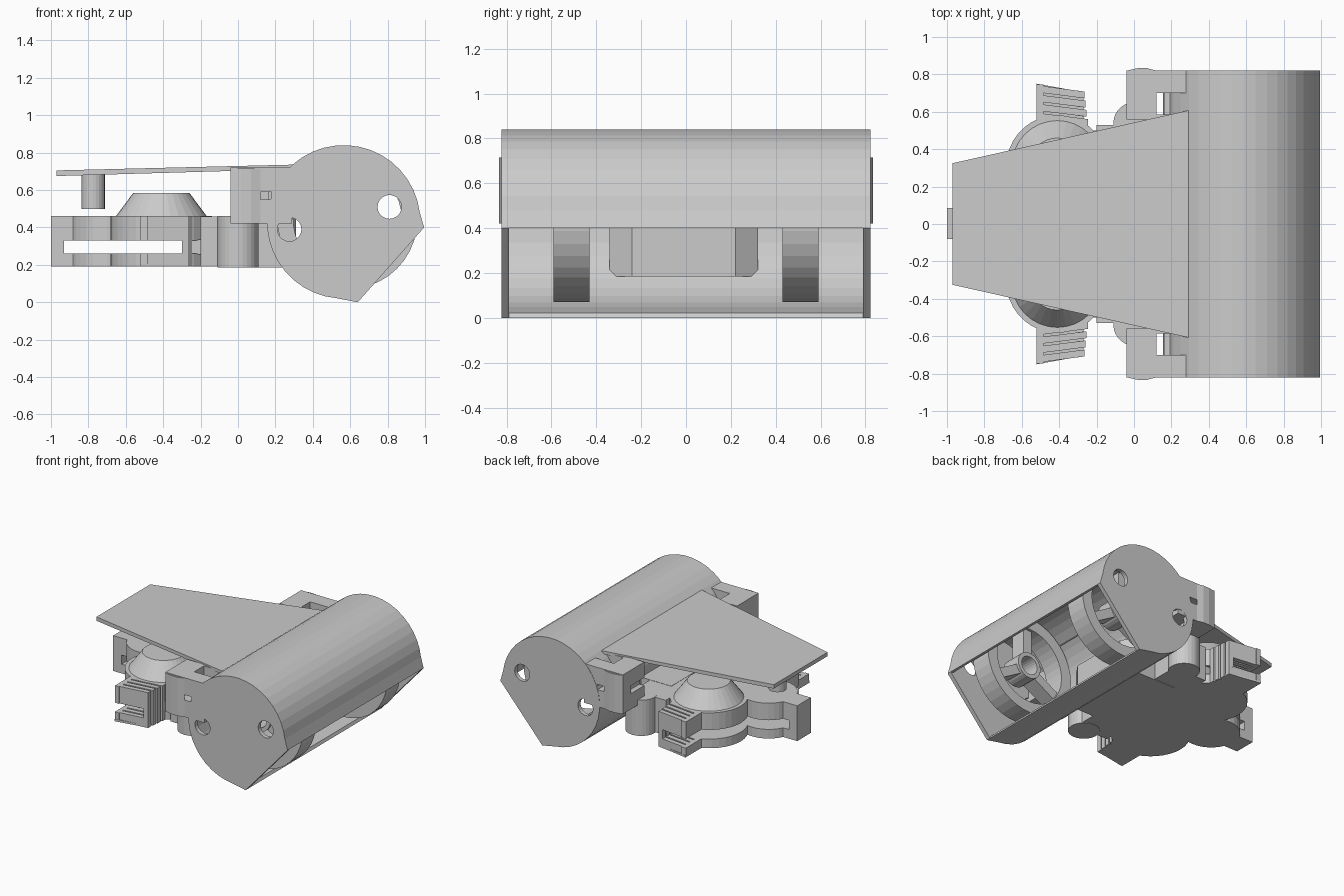
import bpy, bmesh, math
from math import sin, cos, radians, pi

if "Cube" in bpy.data.objects:
    bpy.data.objects.remove(bpy.data.objects["Cube"])


def prism(name, pts, axis, lo, hi):
    """Extrude a 2D outline along an axis: 'z' takes (x, y), 'y' takes (x, z)."""
    lo, hi = min(lo, hi), max(lo, hi)
    n = len(pts)
    at = lambda p, h: (p[0], p[1], h) if axis == 'z' else (p[0], h, p[1])
    verts = [at(p, lo) for p in pts] + [at(p, hi) for p in pts]
    faces = [list(range(n)), list(range(n, 2 * n))]
    faces += [[i, (i + 1) % n, n + (i + 1) % n, n + i] for i in range(n)]
    me = bpy.data.meshes.new(name)
    me.from_pydata(verts, [], faces)
    bm = bmesh.new()
    bm.from_mesh(me)
    bmesh.ops.recalc_face_normals(bm, faces=bm.faces)
    bm.to_mesh(me)
    bm.free()
    ob = bpy.data.objects.new(name, me)
    bpy.context.collection.objects.link(ob)
    return ob


def box(name, x0, x1, y0, y1, z0, z1):
    return prism(name, [(x0, z0), (x1, z0), (x1, z1), (x0, z1)], 'y', y0, y1)


def arc(cx, cy, r, a0=0, a1=360, n=32):
    last = n if abs(a1 - a0) == 360 else n - 1
    return [(cx + r * cos(radians(a0 + (a1 - a0) * i / last)),
             cy + r * sin(radians(a0 + (a1 - a0) * i / last))) for i in range(n)]


def cut(ob, cutters):
    for c in cutters:
        m = ob.modifiers.new('cut', 'BOOLEAN')
        m.operation, m.solver, m.object = 'DIFFERENCE', 'EXACT', c
        bpy.context.view_layer.objects.active = ob
        bpy.ops.object.modifier_apply(modifier=m.name)
        bpy.data.objects.remove(c)


def smooth(ob):
    bpy.ops.object.select_all(action='DESELECT')
    ob.select_set(True)
    bpy.context.view_layer.objects.active = ob
    bpy.ops.object.shade_smooth_by_angle(angle=radians(8))


# Hood shell, open toward the lower right
HX, HZ, HR = 0.565, 0.43, 0.41
outer = [(0.64, 0.0)] + arc(HX, HZ, HR, -95, -353, 30) + [(0.995, 0.40)]
inner = [(0.975, 0.40)] + arc(HX, HZ, HR - 0.018, -353, -95, 30) + [(0.63, 0.022)]
prism('hood_shell', outer + inner, 'y', -0.82, 0.82)

# Wheel shape values
WX, WZ, WR = 0.585, 0.445, 0.375

for s, side in ((-1, 'front'), (1, 'back')):
    # Hood end plate with two round holes
    plate = prism(side + '_hood_end', outer, 'y', s * 0.79, s * 0.822)
    cut(plate, [prism('hole', arc(x, z, 0.064, n=20), 'y', s * 0.7, s * 0.9)
                for x, z in ((0.275, 0.39), (0.81, 0.51))])

    # Wheel: rim, hub and three spokes
    rim = prism(side + '_wheel_rim', arc(WX, WZ, WR, n=40), 'y', s * 0.43, s * 0.59)
    cut(rim, [prism('bore', arc(WX, WZ, 0.29, n=40), 'y', s * 0.3, s * 0.7)])
    hub = prism(side + '_wheel_hub', arc(WX, WZ, 0.1, n=24), 'y', s * 0.43, s * 0.59)
    cut(hub, [prism('bore', arc(WX, WZ, 0.07, n=24), 'y', s * 0.3, s * 0.7)])
    for k in range(3):
        a = 2 * pi * k / 3 + pi / 2
        spoke = [(WX + r * cos(a) - w * sin(a), WZ + r * sin(a) + w * cos(a))
                 for r, w in ((0.09, -0.035), (0.31, -0.035), (0.31, 0.035), (0.09, 0.035))]
        prism(side + '_wheel_spoke', spoke, 'y', s * 0.45, s * 0.57)

    # Hinge block with recess, hole and side windows
    block = box(side + '_hinge_block', -0.04, 0.29, s * 0.56, s * 0.82, 0.42, 0.72)
    cut(block, [
        box('c', 0.12, 0.32, s * 0.585, s * 0.70, 0.60, 0.8),
        box('c', 0.12, 0.16, s * 0.584, s * 0.701, 0.3, 0.65),
        box('c', 0.08, 0.18, s * 0.69, s * 0.9, 0.55, 0.59),
        box('c', -0.1, 0.0, s * 0.5, s * 0.72, 0.54, 0.60)])
    prism(side + '_hinge_boss', [(-0.04, 0.82), (0.02, 0.833), (0.07, 0.833), (0.12, 0.82)]
          if s > 0 else [(-0.04, -0.82), (0.02, -0.833), (0.07, -0.833), (0.12, -0.82)],
          'z', 0.42, 0.715)

    # Base pivot post
    prism(side + '_base_post', arc(0, s * 0.54, 0.11, n=28), 'z', 0.187, 0.46)

    # Dome: truncated cone on the round lobe
    bm = bmesh.new()
    bmesh.ops.create_cone(bm, cap_ends=True, segments=32, radius1=0.243,
                          radius2=0.15, depth=0.125)
    bmesh.ops.translate(bm, verts=bm.verts, vec=(-0.41, s * 0.31, 0.5225))
    me = bpy.data.meshes.new(side + '_dome')
    bm.to_mesh(me)
    bm.free()
    bpy.context.collection.objects.link(bpy.data.objects.new(side + '_dome', me))

    # Round lobe and comb fin, in two layers with a slot between
    for z0, z1, lay in ((0.33, 0.46, 'upper'), (0.19, 0.26, 'lower')):
        prism(side + '_lobe_' + lay, arc(-0.41, s * 0.31, 0.272, n=36), 'z', z0, z1)
        box(side + '_fin_spine_' + lay, -0.52, -0.485, s * 0.5, s * 0.745, z0, z1)
    for i in range(4):
        y = 0.555 + 0.049 * i
        for name, z0, z1, x0 in (('upper', 0.33, 0.46, -0.5), ('lower', 0.19, 0.26, -0.5),
                                 ('end', 0.25, 0.34, -0.30)):
            dy = (x0 + 0.5) * 0.13
            prism(side + '_fin_tooth_' + name,
                  [(x0, s * (y - dy)), (x0, s * (y + 0.037 - dy)),
                   (-0.255 + 0.006 * (3 - i) - 0.01, s * (y + 0.006)),
                   (-0.255 + 0.006 * (3 - i) - 0.01, s * (y - 0.03))], 'z', z0, z1)
    prism(side + '_fin_floor', [(-0.52, s * 0.5), (-0.52, s * 0.75),
                                (-0.27, s * 0.705), (-0.27, s * 0.5)], 'z', 0.19, 0.205)

# Base centre layers and nose
for z0, z1, lay in ((0.33, 0.46, 'upper'), (0.19, 0.26, 'lower')):
    box('base_centre_' + lay, -0.62, -0.15, -0.3, 0.3, z0, z1)
    prism('base_nose_' + lay, arc(-0.70, 0, 0.2, n=32), 'z', z0, z1)
    box('nose_tab_' + lay, -1.0, -0.85, -0.08, 0.085, z0, z1)
box('nose_tab_end', -1.0, -0.93, -0.08, 0.085, 0.2, 0.46)

# Solid rear of the base, reaching into the hood
box('base_core', -0.30, -0.16, -0.5, 0.5, 0.255, 0.335)
box('base_bridge', -0.2, 0.08, -0.53, 0.53, 0.19, 0.458)
prism('base_tongue', [(-0.1, -0.34), (0.24, -0.34), (0.31, -0.24), (0.31, 0.22),
                      (0.24, 0.32), (-0.1, 0.32)], 'z', 0.185, 0.46)

# Pressing lever on top: a tapered plate
lever = prism('lever_plate', [(-0.97, 0.705), (0.3, 0.736), (0.3, 0.712), (-0.97, 0.675)],
              'y', -1, 1)
for v in lever.data.vertices:
    v.co.y *= 0.325 + (v.co.x + 0.97) * 0.224

# Pin below the lever tip
prism('lever_pin', arc(-0.775, 0, 0.063, n=24), 'z', 0.50, 0.69)
